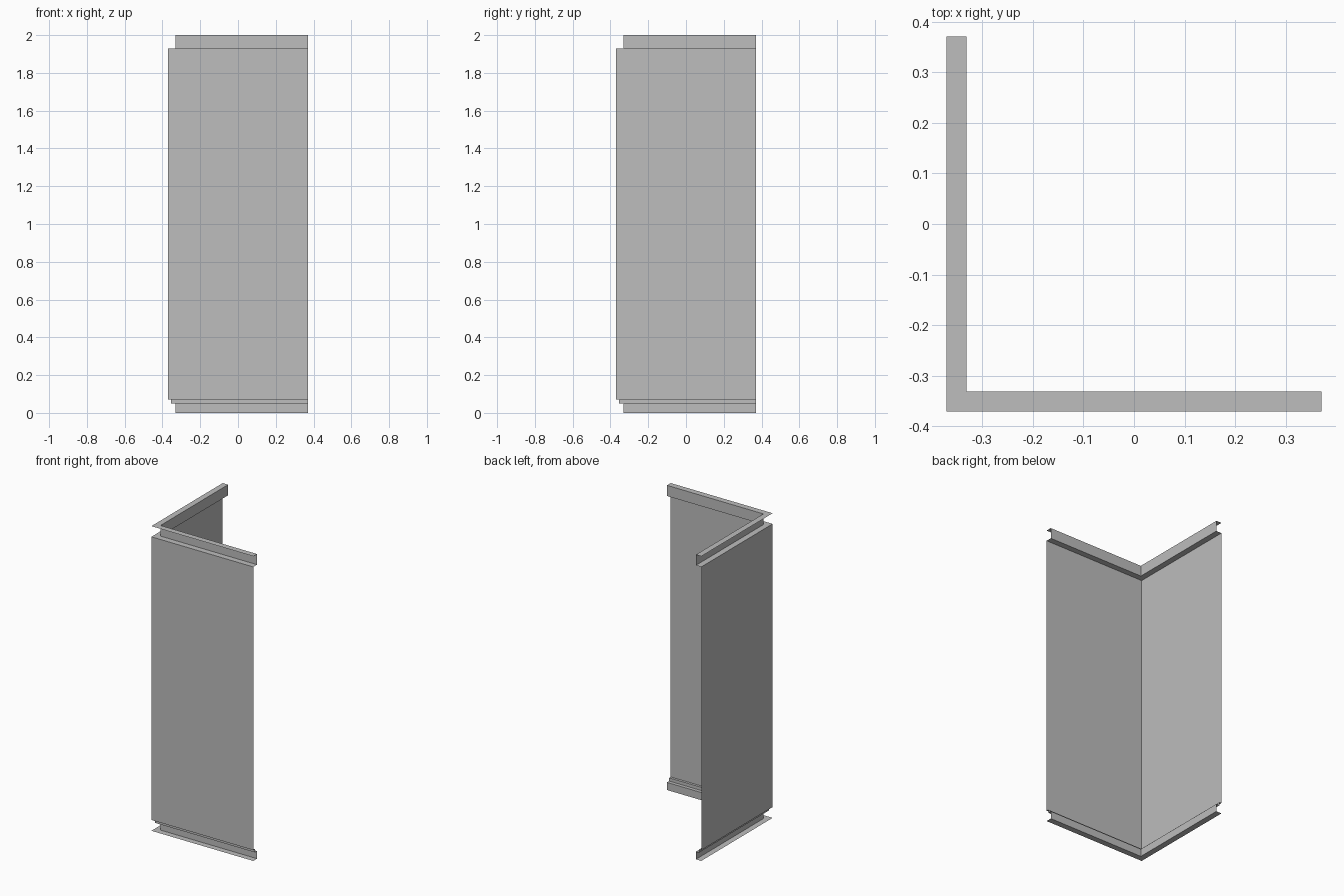
import bpy
import bmesh

cube = bpy.data.objects.get("Cube")
if cube:
    bpy.data.objects.remove(cube, do_unlink=True)

# Single plain sheet colour
grey = bpy.data.materials.new("light_grey")
grey.use_nodes = True
colour = (0.51, 0.51, 0.51, 1)
grey.diffuse_color = colour
grey.node_tree.nodes["Principled BSDF"].inputs["Base Color"].default_value = colour

# Offsets of the folded sheet from the centre, on both legs of the corner
OUTER, STEP, INNER = -0.37, -0.354, -0.331
END = 0.37
PANEL_BOTTOM, STEP_BOTTOM, PANEL_TOP, TOP = 0.071, 0.05, 1.93, 2.0


def corner_sheet(name, profile):
    """Sweep an (offset, height) profile, listed bottom up, round the mitred corner."""
    bm = bmesh.new()
    rows = [[bm.verts.new(p) for p in ((END, d, z), (d, d, z), (d, END, z))]
            for d, z in profile]
    for low, high in zip(rows, rows[1:]):
        for i in range(2):
            bm.faces.new((low[i], high[i], high[i + 1], low[i + 1]))
    mesh = bpy.data.meshes.new(name)
    bm.to_mesh(mesh)
    bm.free()
    mesh.materials.append(grey)
    obj = bpy.data.objects.new(name, mesh)
    bpy.context.collection.objects.link(obj)


# Bottom channel with a small step below the panel
corner_sheet("bottom_channel", [(OUTER, 0), (INNER, 0), (INNER, STEP_BOTTOM),
                                (STEP, STEP_BOTTOM), (STEP, PANEL_BOTTOM),
                                (OUTER, PANEL_BOTTOM)])
# Tall two-sided panel
corner_sheet("corner_panel", [(OUTER, PANEL_BOTTOM), (OUTER, PANEL_TOP)])
# Top channel with an outward lip
corner_sheet("top_channel", [(OUTER, PANEL_TOP), (INNER, PANEL_TOP),
                             (INNER, TOP), (OUTER, TOP)])
